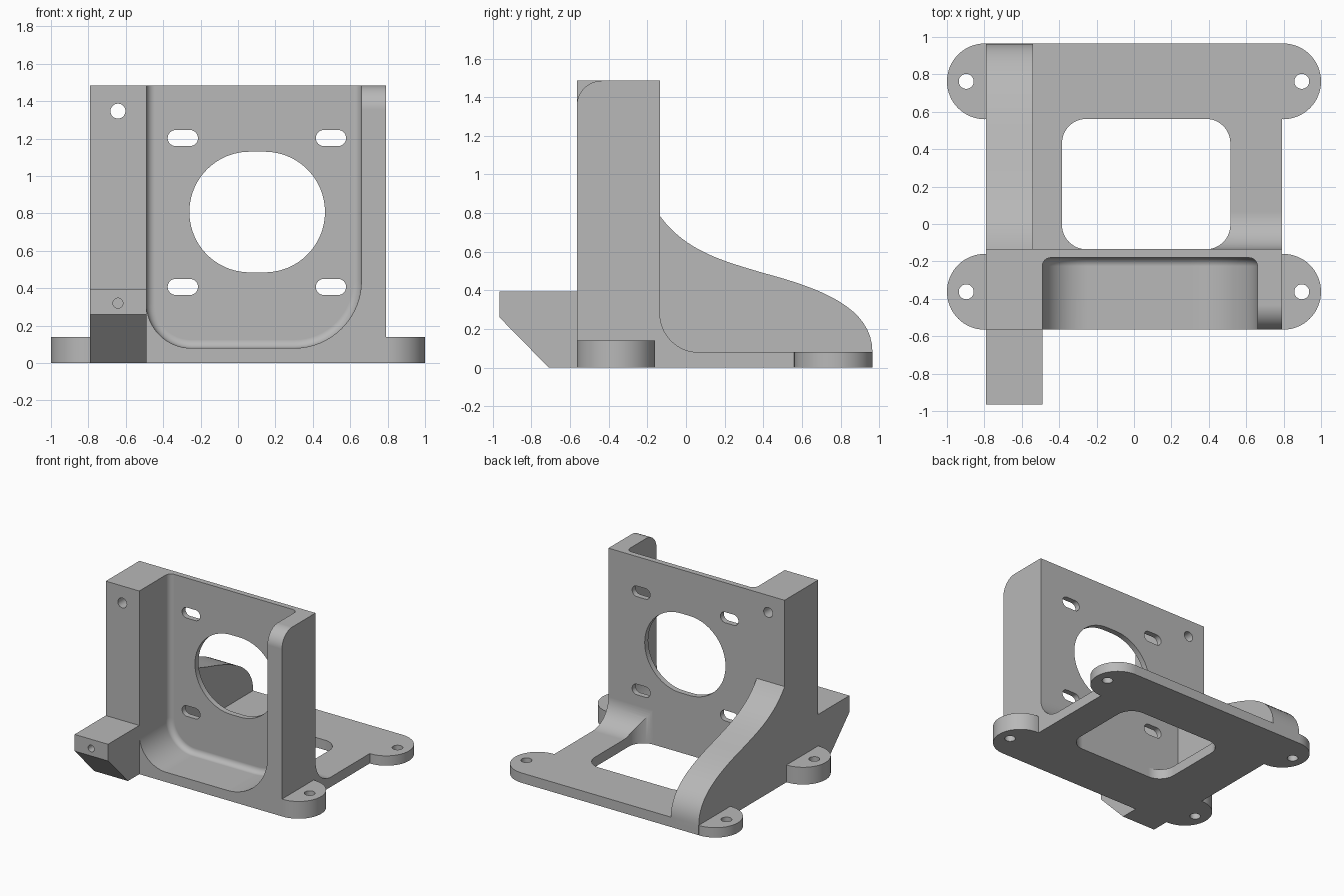
import bpy, bmesh
from math import cos, sin, radians

cube = bpy.data.objects.get("Cube")
if cube:
    bpy.data.objects.remove(cube, do_unlink=True)

grey = bpy.data.materials.new("plain_grey")
grey.use_nodes = True
colour = (0.48, 0.48, 0.48, 1)
grey.diffuse_color = colour
grey.node_tree.nodes["Principled BSDF"].inputs["Base Color"].default_value = colour


def arc(cx, cy, r, start, end, n=16):
    angles = [radians(start + (end - start) * i / n) for i in range(n + 1)]
    return [(cx + r * cos(a), cy + r * sin(a)) for a in angles]


def rounded(cx, cy, half_w, half_h, r, n=16):
    """Rounded rectangle; a radius equal to both halves gives a circle."""
    w, h = half_w - r, half_h - r
    corners = [(w, h), (-w, h), (-w, -h), (w, -h)]
    return [p for i, (dx, dy) in enumerate(corners)
            for p in arc(cx + dx, cy + dy, r, 90 * i, 90 * i + 90, n)]


def bezier(a, b, c, d, n=16):
    ts = [i / n for i in range(n + 1)]
    return [tuple((1-t)**3 * p + 3*t*(1-t)**2 * q + 3*t*t*(1-t) * r + t**3 * s
                  for p, q, r, s in zip(a, b, c, d)) for t in ts]


def prism(name, profile, axis, low, high, bevel_end=0):
    """Extrude a 2D profile along an axis, optionally rounding its far end."""
    place = {"x": lambda p, d: (d, p[0], p[1]),
             "y": lambda p, d: (p[0], d, p[1]),
             "z": lambda p, d: (p[0], p[1], d)}[axis]
    points = []
    for p in profile:
        if all(abs(p[0] - q[0]) + abs(p[1] - q[1]) > 1e-5 for q in points):
            points.append(p)
    bm = bmesh.new()
    near = [bm.verts.new(place(p, low)) for p in points]
    far = [bm.verts.new(place(p, high)) for p in points]
    bm.faces.new(near)
    end = bm.faces.new(far)
    for i in range(len(points)):
        j = (i + 1) % len(points)
        bm.faces.new((near[i], near[j], far[j], far[i]))
    bmesh.ops.recalc_face_normals(bm, faces=bm.faces)
    if bevel_end:
        bmesh.ops.bevel(bm, geom=list(end.edges), offset=bevel_end, segments=6,
                        profile=0.5, affect="EDGES", clamp_overlap=False)
        bmesh.ops.recalc_face_normals(bm, faces=bm.faces)
    mesh = bpy.data.meshes.new(name)
    bm.to_mesh(mesh)
    bm.free()
    mesh.materials.append(grey)
    obj = bpy.data.objects.new(name, mesh)
    bpy.context.collection.objects.link(obj)
    return obj


def combine(target, tool, operation):
    tool.hide_render = True
    mod = target.modifiers.new(operation.lower(), "BOOLEAN")
    mod.operation, mod.solver, mod.object = operation, "EXACT", tool
    bpy.context.view_layer.objects.active = target
    bpy.ops.object.modifier_apply(modifier=mod.name)
    bpy.data.objects.remove(tool, do_unlink=True)


FRONT, BACK, PLATE, TOP, SIDE, FLOOR = -0.565, 0.965, -0.135, 1.485, 0.79, 0.08

# Upright block and base plate in one L-shaped profile
bracket = prism("mounting_bracket",
                [(FRONT, 0), (BACK, 0), (BACK, FLOOR), (PLATE, FLOOR), (PLATE, TOP), (FRONT, TOP)],
                "x", -SIDE, SIDE)

# Curved gusset, root fillet and front lug
gusset = ([(-0.3, 0.04), (-0.3, 0.785)]
          + bezier((PLATE, 0.785), (0, 0.6), (0.2, 0.55), (0.4, 0.49))
          + bezier((0.4, 0.49), (0.7, 0.41), (BACK, 0.31), (BACK, FLOOR)) + [(BACK, 0.04)])
fillet = ([(-0.16, 0.04), (-0.16, 0.28), (PLATE, 0.28)]
          + arc(PLATE + 0.2, FLOOR + 0.2, 0.2, 180, 270) + [(PLATE + 0.2, 0.04)])
lug = [(-0.5, 0), (-0.71, 0), (-0.965, 0.26), (-0.965, 0.395), (-0.5, 0.395)]
parts = [prism("gusset", gusset, "x", -SIDE, -0.54),
         prism("root_fillet", fillet, "x", 0.3, SIDE),
         prism("front_lug", lug, "x", -SIDE, -0.49)]

# Rounded mounting ears
EARS = [(-0.3625, 0.14), (0.7625, FLOOR)]
for side in (-1, 1):
    for y, height in EARS:
        parts.append(prism("ear", rounded(side * 0.7975, y, 0.2025, 0.2025, 0.2025),
                           "z", 0, height))
for part in parts:
    combine(bracket, part, "UNION")

# Front pocket with two corner radii and a softened back edge
pocket = ([(-0.49, 1.7)] + arc(-0.25, 0.32, 0.24, 180, 270)
          + arc(0.3, 0.44, 0.36, 270, 360) + [(0.66, 1.7)])
cutters = [prism("pocket", pocket, "y", -0.8, -0.18, 0.045)]

# Rounded top of the side wall
corner = [(-0.7, 1.6), (-0.7, TOP - 0.13)] + arc(FRONT + 0.13, TOP - 0.13, 0.13, 180, 90)
cutters.append(prism("wall_rounding", corner + [(FRONT + 0.13, 1.6)], "x", 0.6, 0.9))

# Base window
cutters.append(prism("window", rounded(0.065, 0.2135, 0.45, 0.3485, 0.13), "z", -0.1, 0.6))

# Large opening and four slots in the plate
cutters.append(prism("opening", rounded(0.1025, 0.8075, 0.3625, 0.3225, 0.3225, 24),
                     "y", -0.3, 0.1))
for x in (-0.295, 0.497):
    for z in (0.407, 1.203):
        cutters.append(prism("slot", rounded(x, z, 0.081, 0.043, 0.043, 8), "y", -0.3, 0.1))

# Screw holes in the pillar, lug and ears
cutters.append(prism("pillar_hole", rounded(-0.642, 1.347, 0.04, 0.04, 0.04, 8), "y", -0.8, 0.1))
cutters.append(prism("lug_hole", rounded(-0.642, 0.32, 0.027, 0.027, 0.027, 8), "y", -1.1, -0.6))
for side in (-1, 1):
    for y, height in EARS:
        cutters.append(prism("ear_hole", rounded(side * 0.897, y, 0.04, 0.04, 0.04, 8),
                             "z", -0.1, 0.3))
for cutter in cutters:
    combine(bracket, cutter, "DIFFERENCE")

# Smooth curved walls while keeping flats crisp
bpy.ops.object.select_all(action="DESELECT")
bracket.select_set(True)
bpy.context.view_layer.objects.active = bracket
bpy.ops.object.shade_smooth_by_angle(angle=radians(30))
weighted = bracket.modifiers.new("flat_normals", "WEIGHTED_NORMAL")
weighted.keep_sharp = True
weighted.weight = 100
